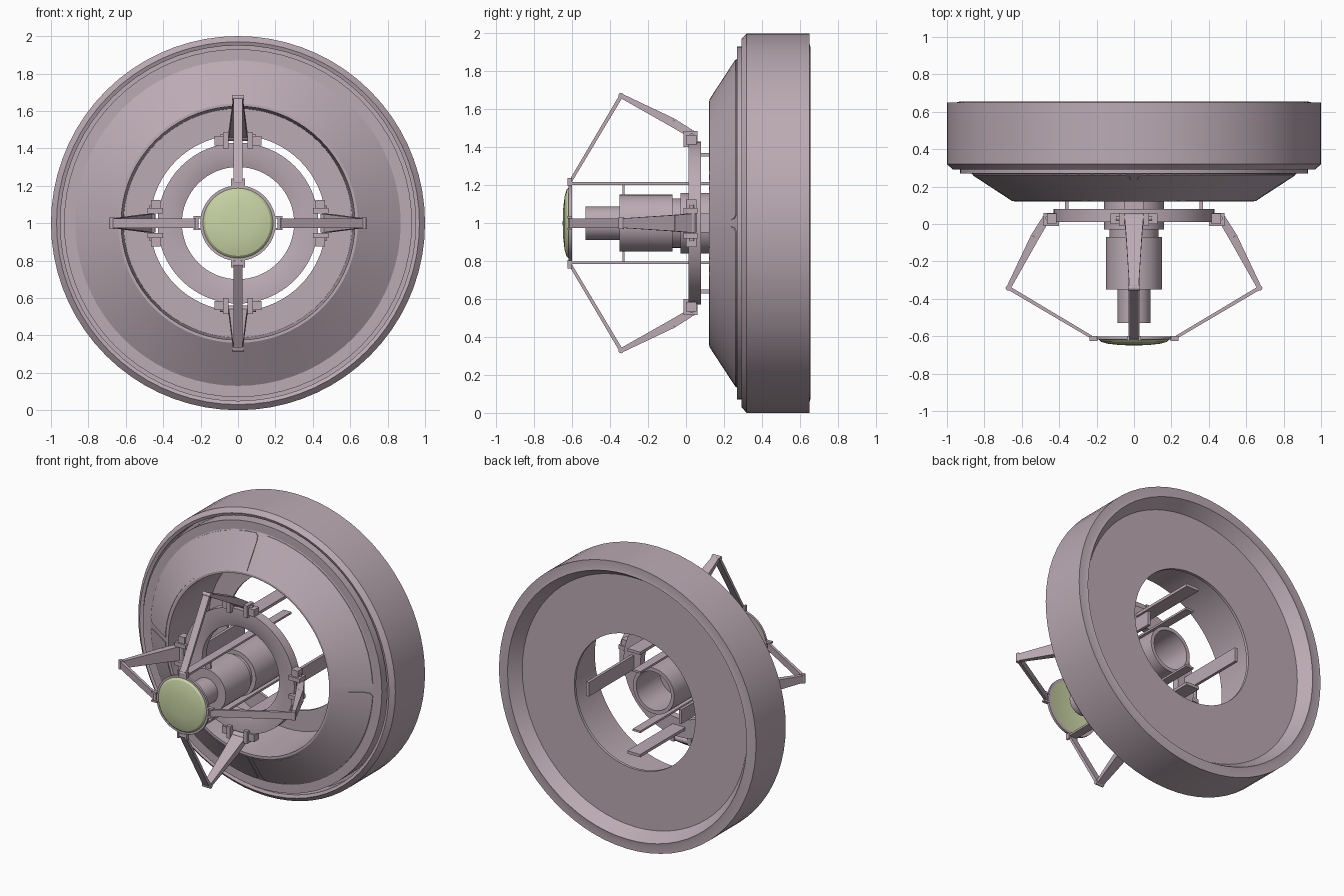
import bpy, bmesh, math
from mathutils import Vector, Matrix

if "Cube" in bpy.data.objects:
    bpy.data.objects.remove(bpy.data.objects["Cube"])

CZ = 1.0     # height of the main axis, which runs along y


def material(name, rgb):
    m = bpy.data.materials.new(name)
    m.diffuse_color = (*rgb, 1)
    m.use_nodes = True
    m.node_tree.nodes["Principled BSDF"].inputs["Base Color"].default_value = m.diffuse_color
    return m


GREY = material("mauve grey", (0.50, 0.405, 0.455))
GREEN = material("pale green", (0.58, 0.66, 0.375))


def finish(name, bm, mat, smooth=True):
    bmesh.ops.recalc_face_normals(bm, faces=bm.faces)
    me = bpy.data.meshes.new(name)
    bm.to_mesh(me)
    bm.free()
    me.materials.append(mat)
    ob = bpy.data.objects.new(name, me)
    bpy.context.collection.objects.link(ob)
    if smooth:
        bpy.ops.object.select_all(action='DESELECT')
        ob.select_set(True)
        bpy.context.view_layer.objects.active = ob
        bpy.ops.object.shade_smooth_by_angle(angle=math.radians(28))
    return ob


def lathe(name, profile, mat, segs=64, closed=True):
    """Spin (radius, y) points round the main axis; radius 0 makes a pole."""
    bm = bmesh.new()
    rings = []
    for r, y in profile:
        if r == 0:
            rings.append([bm.verts.new((0, y, CZ))] * segs)
        else:
            rings.append([bm.verts.new((r * math.sin(2 * math.pi * i / segs), y,
                                        CZ + r * math.cos(2 * math.pi * i / segs)))
                          for i in range(segs)])
    pairs = list(zip(rings, rings[1:]))
    if closed:
        pairs.append((rings[-1], rings[0]))
    for a, b in pairs:
        for i in range(segs):
            j = (i + 1) % segs
            vs = list(dict.fromkeys((a[i], a[j], b[j], b[i])))
            if len(vs) > 2:
                bm.faces.new(vs)
    return finish(name, bm, mat)


def link(bm, p, q):
    """Tapered bar between two (radius, y, width, thickness) stations, pointing up."""
    d = Vector((0, q[1] - p[1], q[0] - p[0])).normalized()
    n = Vector((0, -d.z, d.y))
    ends = []
    for r, y, w, t in (p, q):
        c = Vector((0, y, r))
        ends.append([bm.verts.new(c + Vector((sx * w / 2, 0, 0)) + n * (st * t / 2))
                     for sx, st in ((-1, -1), (1, -1), (1, 1), (-1, 1))])
    a, b = ends
    bm.faces.new(a)
    bm.faces.new(b)
    for i in range(4):
        bm.faces.new((a[i], a[(i + 1) % 4], b[(i + 1) % 4], b[i]))


def box(bm, x0, x1, y0, y1, r0, r1):
    m = Matrix.Translation(((x0 + x1) / 2, (y0 + y1) / 2, (r0 + r1) / 2)) \
        @ Matrix.Diagonal((x1 - x0, y1 - y0, r1 - r0, 1))
    bmesh.ops.create_cube(bm, size=1, matrix=m)


def pin(bm, y, r, rad, length):
    bmesh.ops.create_cone(bm, cap_ends=True, segments=16, radius1=rad, radius2=rad, depth=length,
                          matrix=Matrix.Translation((0, y, r)) @ Matrix.Rotation(math.pi / 2, 4, 'Y'))


def place(bm, k):
    """Turn a part built pointing up to quarter k round the main axis."""
    bmesh.ops.transform(bm, verts=bm.verts,
                        matrix=Matrix.Translation((0, 0, CZ)) @ Matrix.Rotation(k * math.pi / 2, 4, 'Y'))


# Big hollow drum with conical front, groove, outer band and recessed back disc
lathe("drum_housing", [
    (.64, .12), (.87, .27), (.93, .27), (.93, .40), (.95, .40), (.95, .30), (.97, .292),
    (1.0, .32), (1.0, .65), (.95, .65), (.93, .655), (.875, .57), (.47, .57), (.47, .55),
    (.612, .55), (.625, .12)], GREY, 72)

# Four raised panels on the cone, with narrow gaps between them
for k in range(4):
    bm = bmesh.new()
    rows = []
    for r, gap in ((.65, .018), (.82, .018), (.848, .025), (.862, .045)):
        y = .12 + (r - .64) * .15 / .23
        a0 = math.asin(gap / r)
        row = []
        for i in range(19):
            a = a0 + (math.pi / 2 - 2 * a0) * i / 18
            rr = r + .004 * .546
            row.append(bm.verts.new((rr * math.sin(a), y - .004 * .838, rr * math.cos(a))))
        rows.append(row)
    top = []
    for a, b in zip(rows, rows[1:]):
        for i in range(18):
            top.append(bm.faces.new((a[i], a[i + 1], b[i + 1], b[i])))
    ext = bmesh.ops.extrude_face_region(bm, geom=top, use_keep_orig=True)
    bmesh.ops.translate(bm, vec=(0, .009, 0),
                        verts=[v for v in ext["geom"] if isinstance(v, bmesh.types.BMVert)])
    place(bm, k)
    finish(f"cone_panel_{k + 1}", bm, GREY)

# Support ring in front of the drum
lathe("support_ring", [(.30, .03), (.36, .012), (.43, .012), (.43, .08), (.30, .08)], GREY)

# Stepped centre barrel, open at the back
lathe("centre_barrel", [
    (0, -.53), (.088, -.53), (.088, -.35), (.15, -.35), (.15, -.07), (.13, -.07), (.13, -.03),
    (.16, -.03), (.16, .36), (.135, .36), (.135, .10), (0, .10)], GREY, 48, closed=False)

# Small domed front reflector and its rim
lathe("reflector_dome", [
    (0, -.65), (.08, -.647), (.14, -.64), (.175, -.63), (.19, -.615), (.185, -.606),
    (.12, -.615), (0, -.622)], GREEN, 48, closed=False)
lathe("reflector_rim", [(.186, -.618), (.202, -.618), (.202, -.602), (.182, -.602)], GREY, 48)

# Four folding arms with hinges and flat support bars
for k in range(4):
    bm = bmesh.new()
    link(bm, (.215, -.612, .05, .016), (.67, -.342, .05, .02))
    pin(bm, -.342, .672, .014, .062)
    place(bm, k)
    finish(f"front_arm_{k + 1}", bm, GREY)

    bm = bmesh.new()
    link(bm, (.67, -.34, .05, .024), (.53, -.07, .085, .046))
    link(bm, (.53, -.07, .085, .046), (.475, .02, .10, .042))
    pin(bm, .03, .465, .025, .10)
    place(bm, k)
    finish(f"rear_arm_{k + 1}", bm, GREY)

    bm = bmesh.new()
    for s in (-1, 1):
        a, b = sorted((s * .052, s * .08))
        box(bm, a, b, -.012, .06, .40, .485)
        a, b = sorted((s * .08, s * .125))
        box(bm, a, b, .0, .055, .415, .465)
    pin(bm, .03, .462, .012, .19)
    place(bm, k)
    finish(f"arm_bracket_{k + 1}", bm, GREY)

    bm = bmesh.new()
    for s in (-1, 1):
        box(bm, s * .031 - .006, s * .031 + .006, -.625, -.60, .195, .238)
    pin(bm, -.612, .22, .009, .074)
    place(bm, k)
    finish(f"reflector_hinge_{k + 1}", bm, GREY)

    bm = bmesh.new()
    box(bm, -.05, .05, .07, .58, .35, .37)
    place(bm, k)
    finish(f"support_bar_{k + 1}", bm, GREY, False)

# Long thin rails above and below the barrel, with spacers
for k, side in ((0, "upper"), (2, "lower")):
    bm = bmesh.new()
    box(bm, -.03, .03, -.62, .55, .202, .216)
    box(bm, -.02, .02, -.335, -.325, .14, .204)
    place(bm, k)
    finish(f"{side}_rail", bm, GREY, False)
